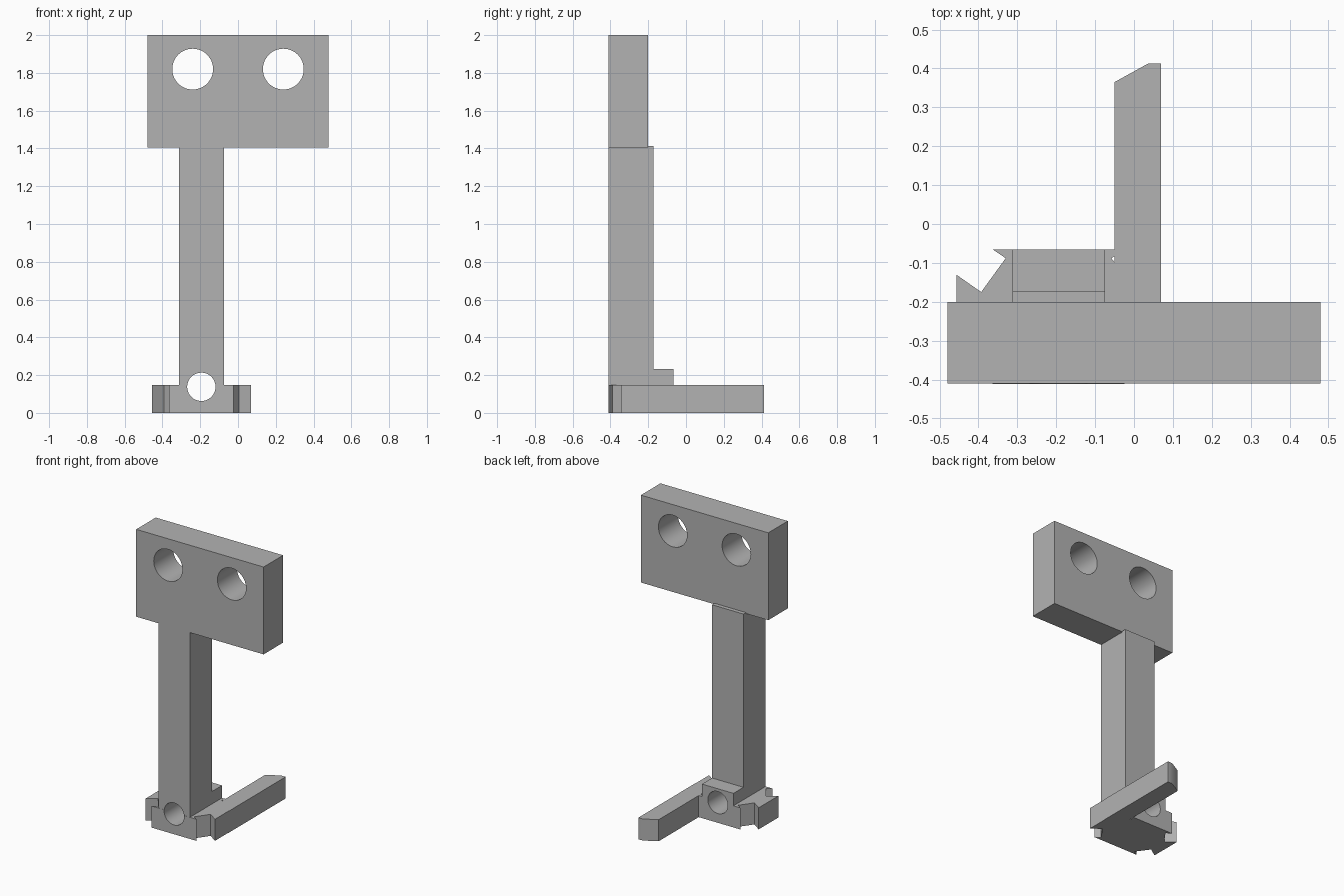
import bpy, bmesh, math
from mathutils import Matrix

if "Cube" in bpy.data.objects:
    bpy.data.objects.remove(bpy.data.objects["Cube"])

grey = bpy.data.materials.new("plain grey")
grey.use_nodes = True
colour = (0.45, 0.45, 0.45, 1)
grey.diffuse_color = colour
grey.node_tree.nodes["Principled BSDF"].inputs["Base Color"].default_value = colour

FRONT = -0.41
COL_L, COL_R = -0.312, -0.075
MID_X, MID_Y = -0.194, -0.238      # centre of the foot


def add(name, bm):
    bmesh.ops.recalc_face_normals(bm, faces=bm.faces)
    mesh = bpy.data.meshes.new(name)
    bm.to_mesh(mesh)
    bm.free()
    mesh.materials.append(grey)
    obj = bpy.data.objects.new(name, mesh)
    bpy.context.collection.objects.link(obj)
    return obj


def prism(name, outline, z0, z1):
    """Extrude a plan outline from z0 up to z1."""
    bm = bmesh.new()
    face = bm.faces.new([bm.verts.new((x, y, z0)) for x, y in outline])
    top = bmesh.ops.extrude_face_region(bm, geom=[face])["geom"]
    bmesh.ops.translate(bm, vec=(0, 0, z1 - z0),
                        verts=[v for v in top if isinstance(v, bmesh.types.BMVert)])
    return add(name, bm)


def block(name, x0, x1, y0, y1, z0, z1):
    return prism(name, [(x0, y0), (x1, y0), (x1, y1), (x0, y1)], z0, z1)


def drill(name, x, z, radius):
    """Cylinder along y used as a hole cutter."""
    bm = bmesh.new()
    bmesh.ops.create_cone(bm, cap_ends=True, segments=64, radius1=radius,
                          radius2=radius, depth=2,
                          matrix=Matrix.Translation((x, 0, z)) @ Matrix.Rotation(math.pi / 2, 4, 'X'))
    obj = add(name, bm)
    obj.hide_render = True
    return obj


# Foot: one notched corner, mirrored to all four corners
corner = [(0.262, 0.107), (0.199, 0.063), (0.136, 0.150), (0.170, 0.173)]
outline = []
for sx, sy in ((1, 1), (-1, 1), (-1, -1), (1, -1)):
    pts = corner if sx * sy > 0 else corner[::-1]
    outline += [(MID_X + sx * x, MID_Y + sy * y) for x, y in pts]
foot = prism("foot", outline, 0, 0.147)

# Long arm with a slanted tip, reaching backward
arm = prism("arm", [(-0.05, -0.2), (0.07, -0.2), (0.07, 0.413),
                    (0.037, 0.413), (-0.05, 0.365)], 0, 0.147)

# Boss round the lower hole, column and top plate
boss = block("boss", COL_L, COL_R, -0.3, -0.065, 0, 0.232)
column = block("column", COL_L, COL_R, FRONT, -0.173, 0, 1.412)
plate = block("plate", -0.48, 0.48, FRONT, -0.2, 1.405, 2)

holes = [drill("foot_hole", MID_X, 0.138, 0.075)]
holes += [drill("plate_hole", side * 0.24, 1.82, 0.108) for side in (-1, 1)]

# Weld the parts together, then drill the holes
bracket = column
bracket.name = "bracket"
tools = [(p, 'UNION') for p in (foot, arm, boss, plate)] + [(h, 'DIFFERENCE') for h in holes]
for tool, operation in tools:
    mod = bracket.modifiers.new(tool.name, 'BOOLEAN')
    mod.operation = operation
    mod.solver = 'EXACT'
    mod.object = tool
bpy.context.view_layer.update()
solid = bpy.data.meshes.new_from_object(
    bracket.evaluated_get(bpy.context.evaluated_depsgraph_get()))
bracket.modifiers.clear()
bracket.data = solid
for tool, _ in tools:
    bpy.data.objects.remove(tool)

# Merge coplanar faces and smooth only the hole walls
bm = bmesh.new()
bm.from_mesh(solid)
bmesh.ops.remove_doubles(bm, verts=bm.verts, dist=0.0001)
bmesh.ops.dissolve_limit(bm, angle_limit=math.radians(1), verts=bm.verts, edges=bm.edges)
bm.to_mesh(solid)
bm.free()
bpy.ops.object.select_all(action='DESELECT')
bracket.select_set(True)
bpy.context.view_layer.objects.active = bracket
bpy.ops.object.shade_smooth_by_angle(angle=math.radians(30))
